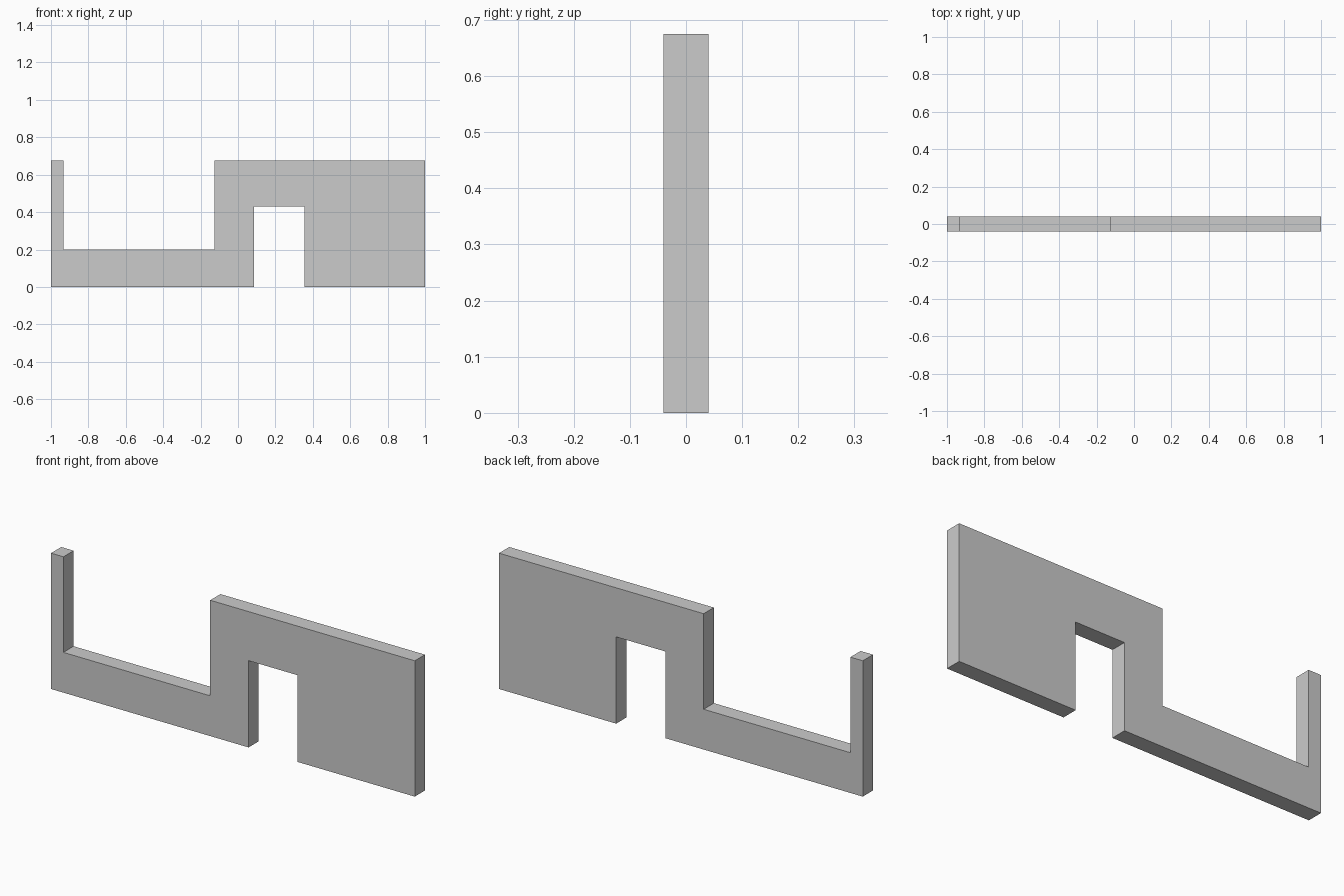
import bpy, bmesh
from mathutils import Vector

if "Cube" in bpy.data.objects:
    bpy.data.objects.remove(bpy.data.objects["Cube"])

HALF = 0.04    # half wall thickness
TOP = 0.675    # full wall height


def box_bmesh(x0, x1, z0, z1):
    bm = bmesh.new()
    bmesh.ops.create_cube(bm, size=1)
    for v in bm.verts:
        v.co = Vector(((x0 + x1) / 2 + v.co.x * (x1 - x0),
                       v.co.y * 2 * HALF,
                       (z0 + z1) / 2 + v.co.z * (z1 - z0)))
    return bm


def cracked_block(name, x0, x1, z0, z1, seeds):
    """Slab broken into closed chunks, one cell around each seed point."""
    points = [Vector(s) for s in seeds]
    for i, p in enumerate(points):
        bm = box_bmesh(x0, x1, z0, z1)
        for q in points:
            if q is p:
                continue
            geom = bm.verts[:] + bm.edges[:] + bm.faces[:]
            cut = bmesh.ops.bisect_plane(bm, geom=geom, plane_co=(p + q) / 2,
                                         plane_no=(q - p), clear_outer=True)
            rim = [e for e in cut["geom_cut"] if isinstance(e, bmesh.types.BMEdge)]
            if rim:
                bmesh.ops.holes_fill(bm, edges=rim, sides=0)
        if bm.faces:
            bmesh.ops.recalc_face_normals(bm, faces=bm.faces[:])
            mesh = bpy.data.meshes.new(name)
            bm.to_mesh(mesh)
            bpy.context.collection.objects.link(
                bpy.data.objects.new(f"{name}_chunk_{i + 1}", mesh))
        bm.free()


# Thin post at the left end
cracked_block("end_post", -1.0, -0.932, 0, TOP,
              [(-0.96, 0, 0.08), (-0.96, 0, 0.30), (-0.96, 0, 0.66)])

# Low wall under the wide window opening
cracked_block("window_sill_wall", -0.932, -0.125, 0, 0.2,
              [(-0.93, 0, 0.06), (-0.64, 0, 0.12), (-0.18, 0.03, 0.10),
               (-0.11, -0.06, 0.16)])

# Pillar between window and doorway
cracked_block("pillar", -0.125, 0.086, 0, TOP,
              [(-0.02, 0, 0.70), (-0.02, 0, 0.38), (-0.11, 0, 0.12),
               (0.02, 0, 0.09)])

# Lintel over the doorway
cracked_block("door_lintel", 0.086, 0.356, 0.431, TOP,
              [(0.19, 0, 0.57), (0.13, 0, 0.68), (0.365, 0, 0.58),
               (0.31, 0, 0.462)])

# Large panel at the right end
cracked_block("large_panel", 0.356, 1.0, 0, TOP,
              [(0.575, 0, 0.334), (0.70, 0, 0.16), (1.058, 0.05, 0.39),
               (0.973, -0.05, -0.003), (0.50, 0, -0.035)])
